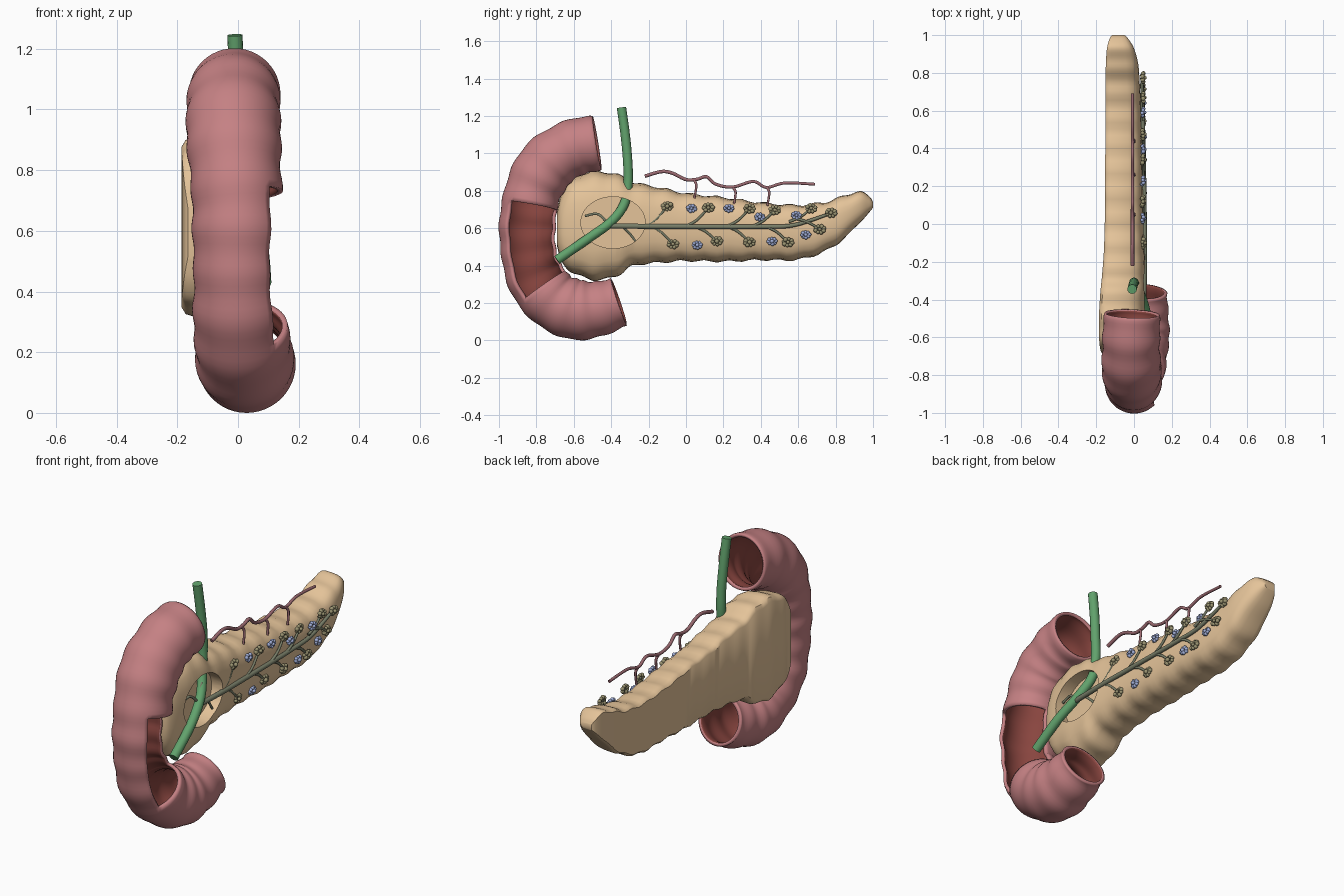
import bpy, bmesh, math, random
from mathutils import Vector, Matrix

if "Cube" in bpy.data.objects:
    bpy.data.objects.remove(bpy.data.objects["Cube"])

random.seed(4)


def mat(name, r, g, b):
    m = bpy.data.materials.new(name)
    m.diffuse_color = (r, g, b, 1)
    m.use_nodes = True
    m.node_tree.nodes["Principled BSDF"].inputs["Base Color"].default_value = m.diffuse_color
    return m


PINK = mat("gut_outer", .56, .22, .23)
DARK = mat("gut_inner", .25, .06, .05)
TAN = mat("gland", .78, .55, .32)
GREEN = mat("bile", .12, .36, .15)
OLIVE = mat("duct", .19, .21, .14)
ACINI = mat("acini", .33, .30, .17)
BLUE = mat("islets", .35, .42, .68)
MAUVE = mat("artery", .32, .14, .16)


def smooth_path(rows, n):
    """Catmull-Rom through rows of any width, n samples per span."""
    p = [rows[0]] + list(rows) + [rows[-1]]
    out = []
    for i in range(1, len(p) - 2):
        for k in range(n):
            t = k / n
            out.append([.5 * (2 * b + (c - a) * t + (2 * a - 5 * b + 4 * c - d) * t * t
                              + (3 * b - a - 3 * c + d) * t ** 3)
                        for a, b, c, d in zip(*p[i - 1:i + 3])])
    return out + [list(rows[-1])]


def add_loft(bm, rings, caps=True, skip=lambda i, j: False):
    vs = [[bm.verts.new(v) for v in r] for r in rings]
    m = len(vs[0])
    for i in range(len(vs) - 1):
        for j in range(m):
            if not skip(i, j):
                k = (j + 1) % m
                bm.faces.new((vs[i][j], vs[i][k], vs[i + 1][k], vs[i + 1][j]))
    if caps:
        bm.faces.new(vs[0])
        bm.faces.new(vs[-1])


def tube_rings(path, seg):
    """Rings around a path of (x, y, z, radius)."""
    pts = [Vector(q[:3]) for q in path]
    rings = []
    for i, q in enumerate(path):
        t = (pts[min(i + 1, len(pts) - 1)] - pts[max(i - 1, 0)]).normalized()
        s = (Vector((1, 0, 0)) - t * t.x).normalized()
        u = t.cross(s)
        rings.append([pts[i] + q[3] * (s * math.cos(a) + u * math.sin(a))
                      for a in (2 * math.pi * j / seg for j in range(seg))])
    return rings


def finish(name, bm, *mats):
    bmesh.ops.recalc_face_normals(bm, faces=bm.faces)
    me = bpy.data.meshes.new(name)
    bm.to_mesh(me)
    bm.free()
    ob = bpy.data.objects.new(name, me)
    bpy.context.collection.objects.link(ob)
    for m in mats:
        me.materials.append(m)
    return ob


def shade(ob, deg=40):
    bpy.ops.object.select_all(action='DESELECT')
    ob.select_set(True)
    bpy.context.view_layer.objects.active = ob
    bpy.ops.object.shade_smooth_by_angle(angle=math.radians(deg))


def tubes(name, paths, material, seg=12, n=6):
    bm = bmesh.new()
    for p in paths:
        add_loft(bm, tube_rings(smooth_path(p, n), seg))
    shade(finish(name, bm, material), 50)


# duodenum: wavy hollow C-shaped tube with a window cut in the right side
path = smooth_path([
    (-.01, -.475, 1.055, .145), (-.015, -.6, 1.03, .152), (-.015, -.73, .95, .155),
    (-.01, -.81, .82, .152), (0, -.845, .66, .15), (0, -.845, .5, .148),
    (.005, -.81, .35, .152), (.015, -.72, .225, .158), (.025, -.6, .167, .16),
    (.035, -.48, .168, .15), (.042, -.36, .205, .131)], 8)
for i, q in enumerate(path):
    q[3] += .0035 * math.sin(i * .95) + .002 * math.sin(i * .41)
SEG = 48


def window(i, j):
    a = (j + .5) / SEG * 360
    a -= 360 if a > 180 else 0
    return .285 < path[i][2] < .735 and path[i][1] < -.7 and -82 < a < 48


bm = bmesh.new()
add_loft(bm, tube_rings(path, SEG), False, window)
gut = finish("duodenum", bm, PINK, DARK)
# normals are made to point outward, so the wall grows inward
c = Vector(path[20][:3])
f = min(gut.data.polygons, key=lambda p: (p.center - c - Vector((-.15, 0, 0))).length)
if f.normal.x > 0:
    gut.data.flip_normals()
sol = gut.modifiers.new("wall", 'SOLIDIFY')
sol.thickness = .018
sol.offset = -1
sol.material_offset = 1
shade(gut, 50)

# pancreas: flat-backed loft along y; rows are y, bottom, top, back, front
half = [(0, .9), (.05, .97), (.16, 1), (.4, .99), (.62, .95), (.8, .86), (.92, .68),
        (.975, .45), (1, .2)]
prof = [(x, -z) for x, z in half] + [(x, z) for x, z in reversed(half)]
rows = smooth_path([
    (-.69, .5, .69, -.165, .0), (-.665, .42, .79, -.178, .035), (-.6, .36, .87, -.185, .055),
    (-.48, .322, .903, -.185, .066), (-.36, .35, .885, -.178, .066),
    (-.28, .40, .845, -.17, .062), (-.15, .415, .82, -.16, .055), (0, .425, .787, -.155, .05),
    (.2, .422, .765, -.153, .046), (.4, .43, .737, -.152, .042), (.6, .432, .724, -.15, .037),
    (.75, .48, .742, -.15, .03), (.85, .55, .775, -.149, .022), (.93, .63, .797, -.143, .0),
    (.98, .685, .77, -.13, -.03), (1.0, .71, .74, -.115, -.05)], 6)
rings = []
for y, zb, zt, xb, xf in rows:
    w = .006 * math.sin(y * 48) * min(1, (1 - y) * 6)
    zc, h = (zb + zt) / 2, (zt - zb) / 2 + w
    rings.append([(xb + (xf - xb) * px, y, zc + h * pz) for px, pz in prof])
bm = bmesh.new()
add_loft(bm, rings)
gland = finish("pancreas", bm, TAN)

# recess in the head that exposes the ducts
bm = bmesh.new()
bmesh.ops.create_cone(bm, cap_ends=True, segments=48, radius1=1, radius2=1, depth=.2,
                      matrix=Matrix.Translation((.09, -.39, .63))
                      @ Matrix.Diagonal((1, .172, .138, 1)) @ Matrix.Rotation(math.pi / 2, 4, 'Y'))
cutter = finish("recess_cutter", bm, TAN)
cutter.hide_render = True
bo = gland.modifiers.new("recess", 'BOOLEAN')
bo.object = cutter
bo.operation = 'DIFFERENCE'
bo.solver = 'EXACT'
bpy.context.view_layer.objects.active = gland
bpy.ops.object.modifier_apply(modifier="recess")
bpy.data.objects.remove(cutter)
shade(gland, 40)

# bile duct
R = .025
tubes("bile_duct", [[(-.01, -.345, 1.245, R), (-.005, -.325, 1.1, R), (0, -.312, .96, R),
                     (0, -.31, .84, R), (.01, -.33, .73, R), (.045, -.4, .635, R),
                     (.075, -.53, .54, R), (.085, -.69, .43, R)]], GREEN, 16)

# pancreatic duct, its side branches and the clusters at their tips
X = .05
upper = [(-.1, .717), (.12, .71), (.34, .705), (.475, .697), (.67, .706)]
lower = [(-.07, .515), (.165, .53), (.34, .525), (.545, .525), (.715, .594)]
ends = upper + lower
duct = [[(X, -.43, .612, .014), (X + .006, -.2, .61, .014), (X + .004, .1, .608, .013),
         (X, .4, .608, .012), (X - .004, .58, .617, .011), (X - .008, .78, .682, .008)]]
for y, z in ends:
    base = .61 + max(0, y - .6) * .35
    duct.append([(X, y - .12, base, .008), (X, y - .06, base + (z - base) * .35, .007),
                 (X - .004, y, z, .006)])
# accessory duct inside the recess
duct.append([(.03, -.54, .665, .007), (.035, -.47, .675, .007), (X, -.41, .615, .008)])
duct.append([(.03, -.36, .71, .006), (.035, -.39, .66, .007), (X, -.37, .612, .007)])
duct.append([(.03, -.27, .53, .006), (.035, -.3, .57, .007), (X, -.34, .61, .007)])
tubes("pancreatic_duct", duct, OLIVE, 10)


def clusters(name, spots, spread, r, material):
    bm = bmesh.new()
    for y, z in spots:
        turn = random.random() * 6
        for k in range(9):
            a = turn + k * math.pi / 4
            d = spread if k < 8 else 0
            pos = (X - .003 + (.01 if k == 8 else random.uniform(-.004, .004)),
                   y + d * 1.15 * math.cos(a), z + d * .85 * math.sin(a))
            bmesh.ops.create_icosphere(bm, subdivisions=2, radius=r * random.uniform(.85, 1.15),
                                       matrix=Matrix.Translation(pos))
    shade(finish(name, bm, material), 60)


clusters("acinar_clusters", ends + [(.775, .682)], .02, .011, ACINI)
clusters("islets", [(.03, .706), (.23, .706), (.395, .66), (.59, .668), (.06, .51),
                    (.46, .53), (.64, .565)], .017, .010, BLUE)

# wavy artery above the gland with three twigs
wave = [(-.22, .878), (-.13, .903), (-.07, .893), (0, .86), (.06, .862), (.11, .875),
        (.16, .835), (.25, .82), (.36, .85), (.43, .818), (.53, .842), (.69, .835)]
art = [[(-.008, y, z, .010 - .002 * i / 11) for i, (y, z) in enumerate(wave)]]
for y, z in ((.04, .86), (.25, .82), (.43, .82)):
    art.append([(-.008, y, z, .008), (0, y + .015, z - .03, .007), (.002, y + .005, z - .1, .006)])
tubes("splenic_artery", art, MAUVE, 10)
